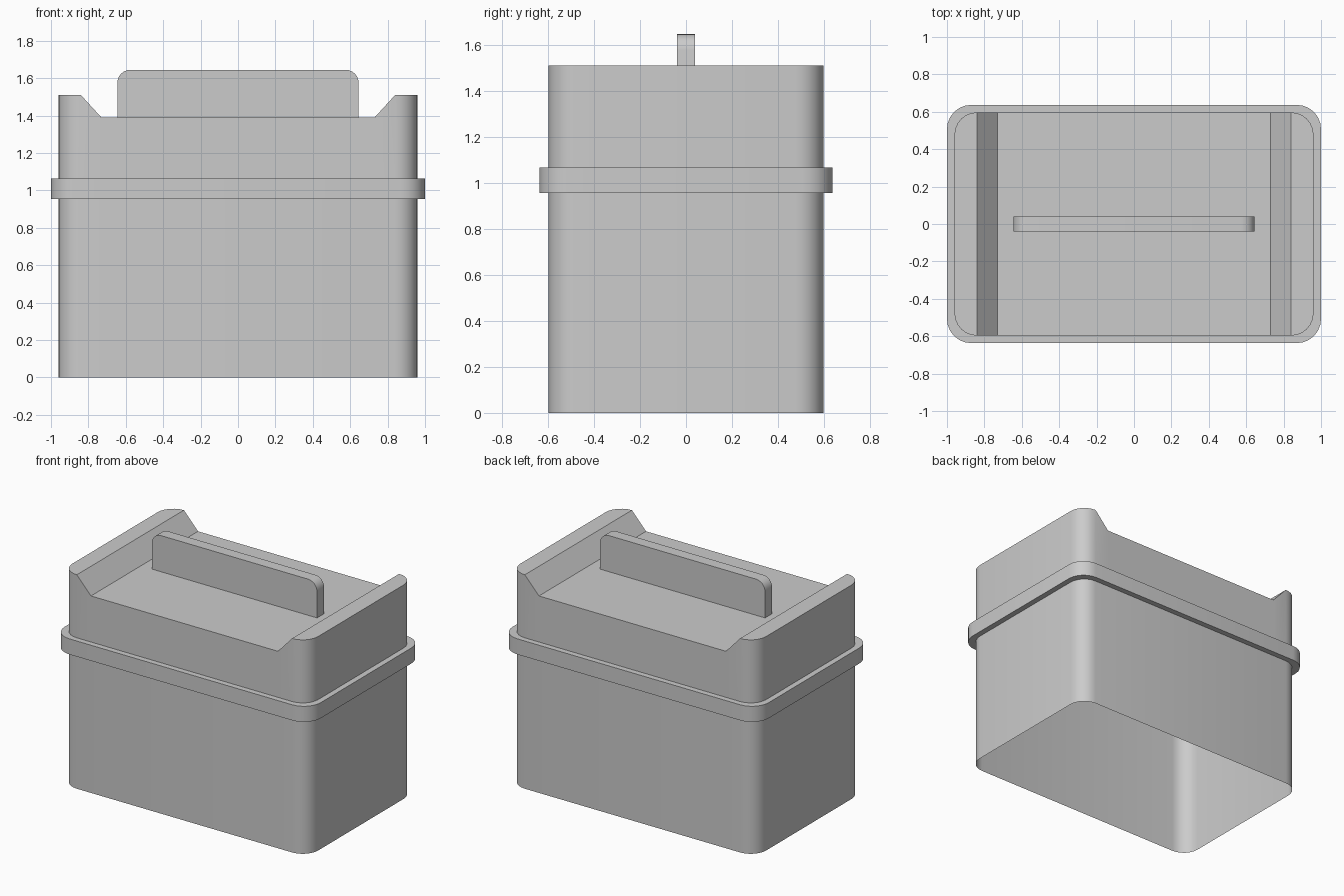
import bpy, bmesh
from math import cos, sin, pi, radians

if "Cube" in bpy.data.objects:
    bpy.data.objects.remove(bpy.data.objects["Cube"])

grey = bpy.data.materials.new("light grey")
grey.use_nodes = True
colour = (0.6, 0.6, 0.6, 1)
grey.diffuse_color = colour
grey.node_tree.nodes["Principled BSDF"].inputs["Base Color"].default_value = colour

HALF_X, HALF_Y, RADIUS = 0.96, 0.597, 0.12
SLOPE_OUT, SLOPE_IN = HALF_X - RADIUS, 0.73   # where the lid's slopes start and end
FLOOR_Z, TOP_Z = 1.39, 1.51


def rounded_rect(hx, hy, r, steps=6):
    """Outline of a rounded rectangle, counter-clockwise."""
    pts = []
    for k, (sx, sy) in enumerate([(1, 1), (-1, 1), (-1, -1), (1, -1)]):
        for i in range(steps + 1):
            a = (k + i / steps) * pi / 2
            pts.append((sx * (hx - r) + r * cos(a), sy * (hy - r) + r * sin(a)))
    return pts


def finish(bm, name):
    mesh = bpy.data.meshes.new(name)
    bm.to_mesh(mesh)
    bm.free()
    obj = bpy.data.objects.new(name, mesh)
    bpy.context.collection.objects.link(obj)
    mesh.materials.append(grey)
    bpy.ops.object.select_all(action="DESELECT")
    obj.select_set(True)
    bpy.context.view_layer.objects.active = obj
    bpy.ops.object.shade_smooth_by_angle(angle=radians(30))
    return obj


def bridge(bm, low, high):
    n = len(low)
    for i in range(n):
        j = (i + 1) % n
        bm.faces.new((low[i], low[j], high[j], high[i]))


def ring(bm, pts, z):
    return [bm.verts.new((x, y, z)) for x, y in pts]


outline = rounded_rect(HALF_X, HALF_Y, RADIUS)

# Open-bottomed tub
bm = bmesh.new()
bridge(bm, ring(bm, outline, 0), ring(bm, outline, 1.01))
finish(bm, "tub")

# Lid with raised ends, sloping down to a flat floor
half = len(outline) // 2
back_break = [(SLOPE_IN, HALF_Y), (-SLOPE_IN, HALF_Y)]
front_break = [(-x, -y) for x, y in back_break]
q = half // 2
lid_outline = (outline[:q] + back_break + outline[q:q + half]
               + front_break + outline[q + half:])
bm = bmesh.new()
low = ring(bm, lid_outline, 1.01)
high = [bm.verts.new((x, y, FLOOR_Z if abs(x) < SLOPE_IN + 0.01 else TOP_Z))
        for x, y in lid_outline]
bridge(bm, low, high)
for a, b in [(-SLOPE_IN, SLOPE_IN), (SLOPE_IN, SLOPE_OUT), (SLOPE_OUT, HALF_X),
             (-SLOPE_OUT, -SLOPE_IN), (-HALF_X, -SLOPE_OUT)]:
    bm.faces.new([v for v in high if a - 0.001 < v.co.x < b + 0.001])
finish(bm, "lid")

# Rim band around the joint
bm = bmesh.new()
outer = rounded_rect(1.0, 0.637, 0.13)
loops = [ring(bm, pts, z) for pts, z in
         [(outline, 0.955), (outer, 0.955), (outer, 1.065), (outline, 1.065)]]
for low, high in zip(loops, loops[1:]):
    bridge(bm, low, high)
finish(bm, "rim")

# Upright handle plate with rounded top corners
bm = bmesh.new()
width, top, r, thick = 0.645, 1.645, 0.07, 0.04
profile = [(-width, FLOOR_Z), (width, FLOOR_Z)]
for cx, start in [(width - r, 0), (r - width, pi / 2)]:
    for i in range(7):
        a = start + i * pi / 12
        profile.append((cx + r * cos(a), top - r + r * sin(a)))
front, back = ([bm.verts.new((x, y, z)) for x, z in profile] for y in (-thick, thick))
bridge(bm, back, front)
bm.faces.new(front)
bm.faces.new(back[::-1])
bmesh.ops.recalc_face_normals(bm, faces=bm.faces)
finish(bm, "handle")
